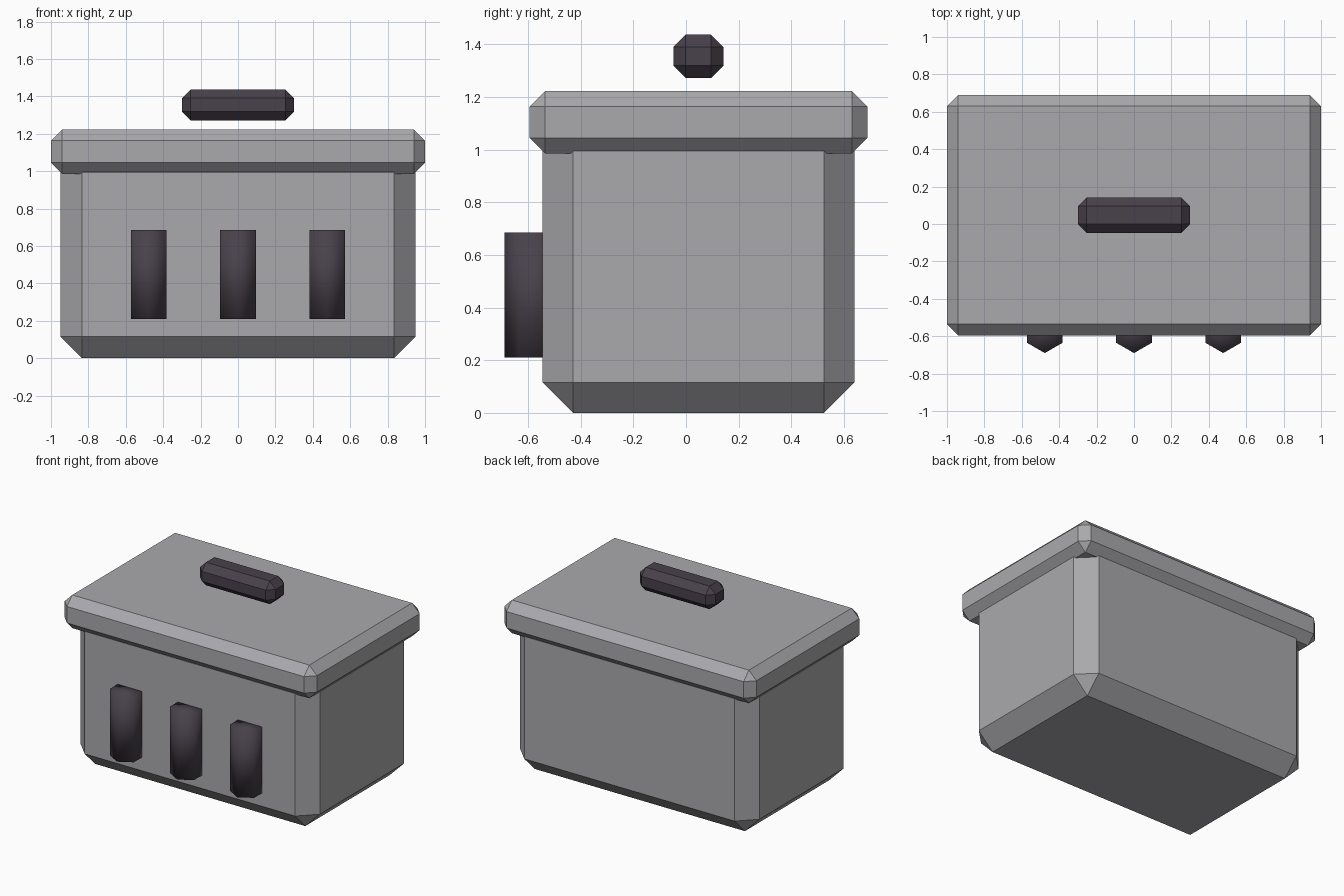
import bpy
import bmesh
from mathutils import Matrix, Vector

if "Cube" in bpy.data.objects:
    bpy.data.objects.remove(bpy.data.objects["Cube"], do_unlink=True)


def material(name, rgb):
    mat = bpy.data.materials.new(name)
    mat.use_nodes = True
    mat.diffuse_color = (*rgb, 1)
    mat.node_tree.nodes["Principled BSDF"].inputs["Base Color"].default_value = (*rgb, 1)
    return mat


def finish(bm, name, mat, smooth=False):
    mesh = bpy.data.meshes.new(name)
    bmesh.ops.recalc_face_normals(bm, faces=bm.faces)
    for face in bm.faces:
        face.smooth = smooth
    bm.to_mesh(mesh)
    bm.free()
    mesh.materials.append(mat)
    obj = bpy.data.objects.new(name, mesh)
    bpy.context.collection.objects.link(obj)
    return obj


def chamfered_box(name, low, high, chamfer, mat):
    low, high = Vector(low), Vector(high)
    bm = bmesh.new()
    bmesh.ops.create_cube(bm, size=1, matrix=Matrix.LocRotScale((low + high) / 2, None, high - low))
    bmesh.ops.bevel(bm, geom=bm.edges[:], offset=chamfer, segments=1, affect='EDGES')
    return finish(bm, name, mat)


def hex_bar(name, x, mat):
    bm = bmesh.new()
    bmesh.ops.create_cone(bm, cap_ends=True, segments=6, radius1=0.11, radius2=0.11, depth=0.475,
                          matrix=Matrix.Translation((x, -0.58, 0.448)))
    return finish(bm, name, mat, smooth=True)


grey = material("light grey", (0.40, 0.395, 0.415))
dark = material("dark purple grey", (0.065, 0.053, 0.07))

# Container and its overhanging lid
chamfered_box("body", (-0.95, -0.545, 0), (0.95, 0.64, 1.11), 0.116, grey)
chamfered_box("lid", (-1, -0.595, 0.985), (1, 0.69, 1.223), 0.06, grey)

# Grip hovering above the lid
chamfered_box("handle", (-0.3, -0.048, 1.272), (0.3, 0.142, 1.437), 0.047, dark)

# Three upright bars on the front
for label, x in (("right", -0.477), ("middle", 0), ("left", 0.477)):
    hex_bar(label + "_front_bar", x, dark)
